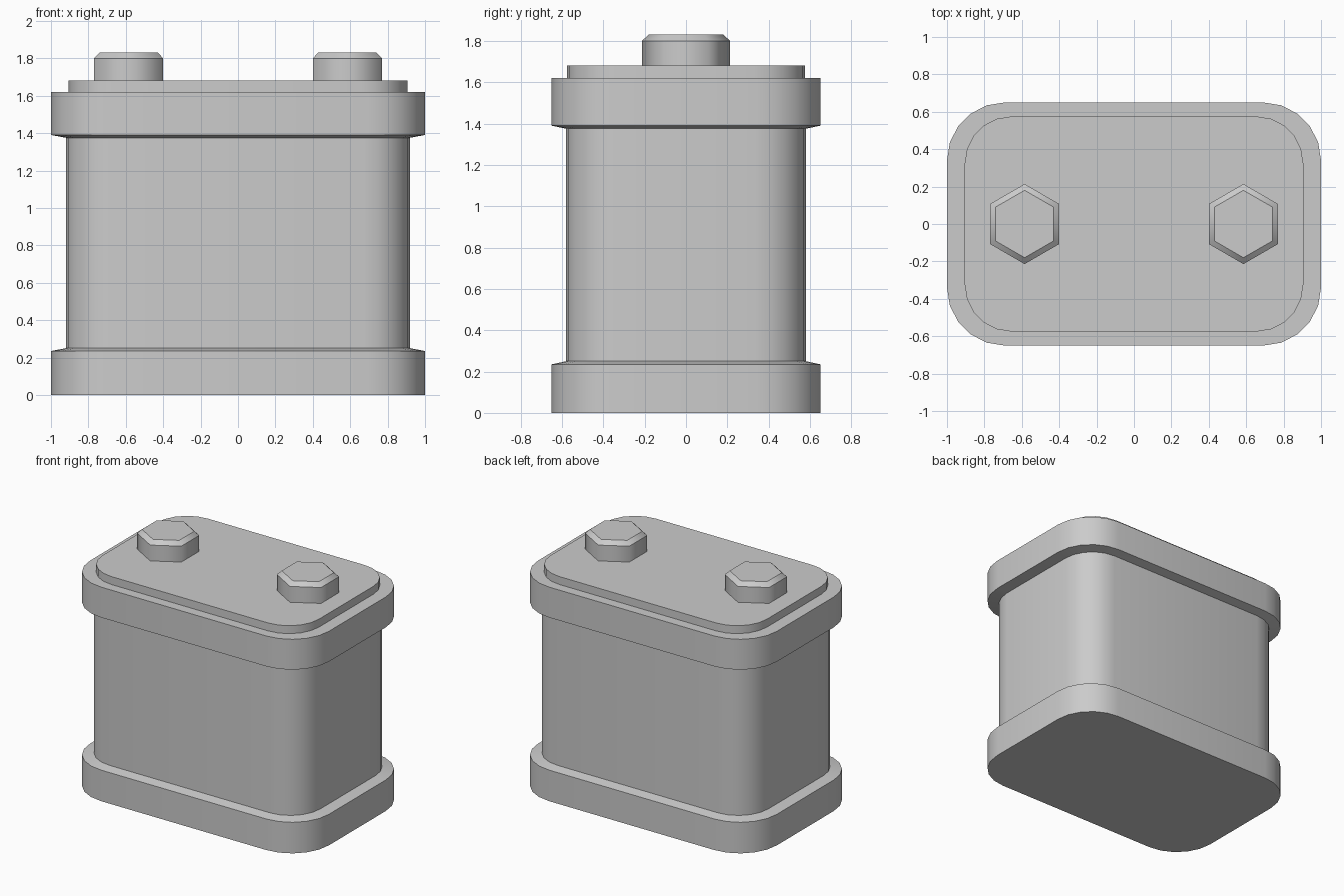
import bpy, bmesh
from math import sin, cos, pi

cube = bpy.data.objects.get("Cube")
if cube:
    bpy.data.objects.remove(cube, do_unlink=True)

grey = bpy.data.materials.new("Matte grey")
grey.use_nodes = True
grey.diffuse_color = (0.6, 0.6, 0.6, 1)
grey.node_tree.nodes["Principled BSDF"].inputs["Base Color"].default_value = (0.6, 0.6, 0.6, 1)


def rounded_rect(hx, hy, r, steps=5):
    """Counter-clockwise outline of a rectangle with rounded corners."""
    points = []
    for corner, (sx, sy) in enumerate([(1, 1), (-1, 1), (-1, -1), (1, -1)]):
        for i in range(steps + 1):
            a = (corner + i / steps) * pi / 2
            points.append((sx * (hx - r) + r * cos(a), sy * (hy - r) + r * sin(a)))
    return points


def hexagon(radius):
    return [(radius * cos(pi / 6 + i * pi / 3), radius * sin(pi / 6 + i * pi / 3)) for i in range(6)]


def loft(name, sections, location=(0, 0, 0), bottom=True):
    """Skin a stack of (outline, height) sections, smooth around and sharp between bands."""
    bm = bmesh.new()
    rings = [[bm.verts.new((x, y, z)) for x, y in outline] for outline, z in sections]
    for low, high in zip(rings, rings[1:]):
        n = len(low)
        for i in range(n):
            j = (i + 1) % n
            bm.faces.new((low[i], low[j], high[j], high[i])).smooth = True
    bm.faces.new(rings[-1])
    if bottom:
        bm.faces.new(rings[0][::-1])
    for ring in rings:
        for a, b in zip(ring, ring[1:] + ring[:1]):
            bm.edges.get((a, b)).smooth = False
    mesh = bpy.data.meshes.new(name)
    bm.to_mesh(mesh)
    bm.free()
    mesh.materials.append(grey)
    obj = bpy.data.objects.new(name, mesh)
    obj.location = location
    bpy.context.collection.objects.link(obj)
    return obj


# Case: wide foot, narrower body, wide rim and a raised lid panel
wide = rounded_rect(1.0, 0.65, 0.31)
body = rounded_rect(0.92, 0.58, 0.25)
lid = rounded_rect(0.905, 0.575, 0.25)
loft("case", [(wide, 0), (wide, 0.235), (body, 0.25), (body, 1.375),
              (wide, 1.39), (wide, 1.62), (lid, 1.62), (lid, 1.68)])

# Hexagonal terminals with chamfered tops
for side, x in (("left", 0.585), ("right", -0.585)):
    loft(side + "_terminal",
         [(hexagon(0.214), 0), (hexagon(0.214), 0.12), (hexagon(0.18), 0.15)],
         (x, 0, 1.68), bottom=False)
